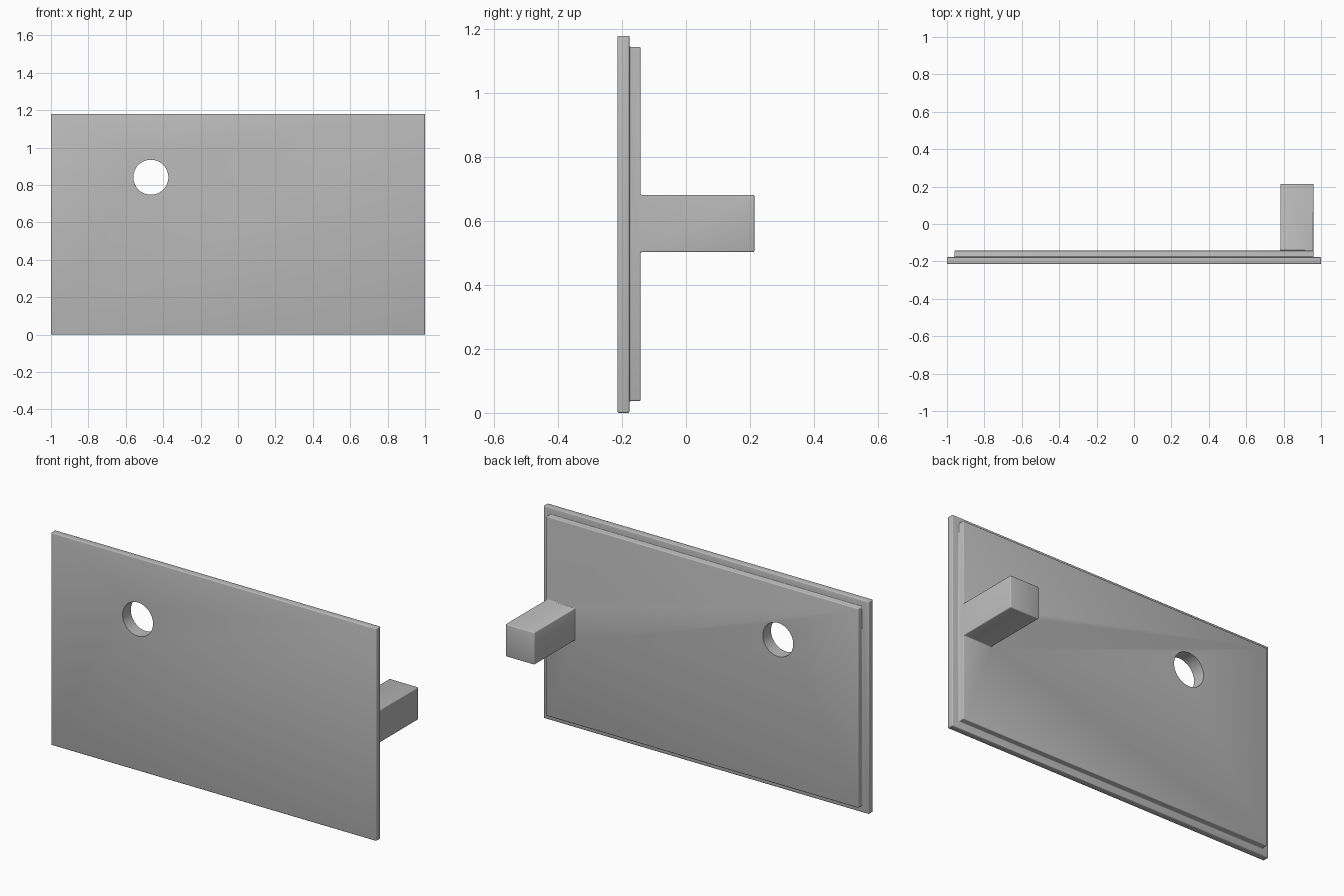
import bpy
import math

cube = bpy.data.objects.get("Cube")
if cube:
    bpy.data.objects.remove(cube, do_unlink=True)

grey = bpy.data.materials.new("plain_grey")
grey.use_nodes = True
COLOUR = (0.5, 0.5, 0.5, 1)
grey.diffuse_color = COLOUR
grey.node_tree.nodes["Principled BSDF"].inputs["Base Color"].default_value = COLOUR


def box(name, low, high):
    """Axis-aligned box between two corners."""
    centre = [(a + b) / 2 for a, b in zip(low, high)]
    bpy.ops.mesh.primitive_cube_add(size=1, location=centre)
    obj = bpy.context.object
    obj.name = name
    obj.scale = [b - a for a, b in zip(low, high)]
    bpy.ops.object.transform_apply(location=True, rotation=False, scale=True)
    obj.data.materials.append(grey)
    return obj


def boolean(target, tool, operation):
    """Apply a boolean and discard the tool."""
    mod = target.modifiers.new(operation, "BOOLEAN")
    mod.object, mod.operation, mod.solver = tool, operation, "EXACT"
    bpy.context.view_layer.objects.active = target
    bpy.ops.object.modifier_apply(modifier=mod.name)
    bpy.data.objects.remove(tool, do_unlink=True)


FRONT, STEP, BACK, END = -0.214, -0.177, -0.142, 0.214

# Front plate, raised back panel and the post, joined into one solid
plate = box("cover_plate", (-1, FRONT, 0), (1, STEP, 1.18))
panel = box("back_panel", (-0.96, FRONT + 0.02, 0.037), (0.96, BACK, 1.145))
post = box("post", (0.782, STEP - 0.01, 0.503), (0.96, END, 0.682))
boolean(panel, post, "UNION")
boolean(plate, panel, "UNION")

# Small rounding on outer edges and fillets in the inner corners
bevel = plate.modifiers.new("rounding", "BEVEL")
bevel.width, bevel.segments = 0.008, 3
bevel.limit_method = "ANGLE"
bpy.ops.object.modifier_apply(modifier=bevel.name)

# Round through-hole
bpy.ops.mesh.primitive_cylinder_add(vertices=64, radius=0.0935, depth=0.3,
                                    location=(-0.466, STEP, 0.841),
                                    rotation=(math.pi / 2, 0, 0))
boolean(plate, bpy.context.object, "DIFFERENCE")

bpy.ops.object.select_all(action="DESELECT")
plate.select_set(True)
bpy.context.view_layer.objects.active = plate
bpy.ops.object.shade_smooth_by_angle(angle=math.radians(35))
